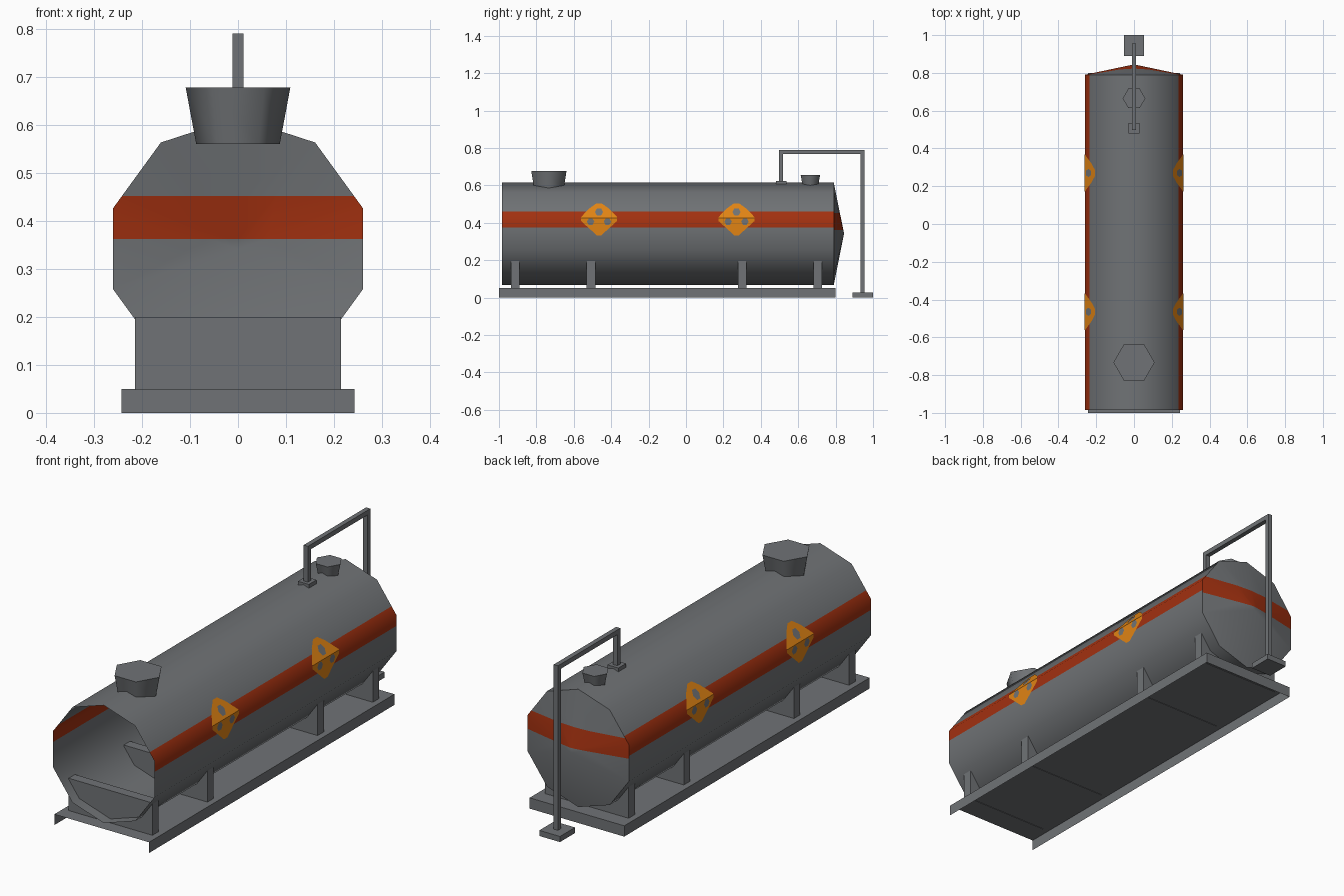
import bpy, bmesh, math
from mathutils import Vector

if "Cube" in bpy.data.objects:
    bpy.data.objects.remove(bpy.data.objects["Cube"])


def material(name, rgb):
    m = bpy.data.materials.new(name)
    m.diffuse_color = (*rgb, 1)
    m.use_nodes = True
    m.node_tree.nodes["Principled BSDF"].inputs["Base Color"].default_value = m.diffuse_color
    return m


GREY = material("steel grey", (0.162, 0.171, 0.180))
RED = material("rust red", (0.36, 0.03, 0.005))
ORANGE = material("warning orange", (0.75, 0.23, 0.007))

R, CZ, SIDES = 0.2735, 0.342, 10      # tank radius, axis height, sides
Y0, Y1, TIP = -0.985, 0.79, 0.845     # tank front, back and cap tip


def finish(bm, name, mats, smooth=None):
    me = bpy.data.meshes.new(name)
    bm.to_mesh(me)
    bm.free()
    for m in mats:
        me.materials.append(m)
    ob = bpy.data.objects.new(name, me)
    bpy.context.collection.objects.link(ob)
    if smooth:
        bpy.ops.object.select_all(action='DESELECT')
        ob.select_set(True)
        bpy.context.view_layer.objects.active = ob
        bpy.ops.object.shade_smooth_by_angle(angle=math.radians(smooth))
    return ob


def box(name, lo, hi, open_front_bottom=False):
    bm = bmesh.new()
    bmesh.ops.create_cube(bm, size=1)
    for v in bm.verts:
        v.co = Vector([lo[i] if v.co[i] < 0 else hi[i] for i in range(3)])
    if open_front_bottom:
        bm.normal_update()
        gone = [f for f in bm.faces if f.normal.y < -0.5 or f.normal.z < -0.5]
        bmesh.ops.delete(bm, geom=gone, context='FACES')
    return finish(bm, name, [GREY])


def ring(bm, y):
    pts = []
    for i in range(SIDES):
        a = math.pi / 2 + 2 * math.pi * i / SIDES
        pts.append(bm.verts.new((R * math.cos(a), y, CZ + R * math.sin(a))))
    return pts


def paint_stripe(bm, lo, hi):
    for z in (lo, hi):
        bmesh.ops.bisect_plane(bm, geom=bm.verts[:] + bm.edges[:] + bm.faces[:],
                               plane_co=(0, 0, z), plane_no=(0, 0, 1))
    for f in bm.faces:
        f.material_index = int(lo < f.calc_center_median().z < hi)


# Tank shell, open at the front, with painted stripe
bm = bmesh.new()
a, b = ring(bm, Y0), ring(bm, Y1)
for i in range(SIDES):
    j = (i + 1) % SIDES
    bm.faces.new((a[i], a[j], b[j], b[i]))
bmesh.ops.recalc_face_normals(bm, faces=bm.faces)
if sum(f.normal.dot(f.calc_center_median() - Vector((0, 0, CZ))) for f in bm.faces) < 0:
    bmesh.ops.reverse_faces(bm, faces=bm.faces)
paint_stripe(bm, 0.375, 0.46)
finish(bm, "tank_shell", [GREY, RED], 40)

# Shallow cone closing the back
bm = bmesh.new()
a = ring(bm, Y1)
tip = bm.verts.new((0, TIP, CZ))
for i in range(SIDES):
    bm.faces.new((a[i], tip, a[(i + 1) % SIDES]))
bm.normal_update()
if bm.faces[:][0].normal.y < 0:
    bmesh.ops.reverse_faces(bm, faces=bm.faces)
paint_stripe(bm, 0.362, 0.452)
finish(bm, "tank_end_cap", [GREY, RED], 40)

# Base tray and saddles
box("base_tray", (-0.243, -1.0, 0), (0.243, 0.80, 0.05), True)
for i, y in enumerate((-0.912, -0.508, 0.30, 0.705)):
    box(f"saddle_{i + 1}", (-0.215, y - 0.023, 0.048), (0.215, y + 0.023, 0.20))


# Flared six-sided hatches on top
def hatch(name, y, z0, z1, r0, r1):
    bm = bmesh.new()
    bmesh.ops.create_cone(bm, cap_ends=True, segments=6, radius1=r0, radius2=r1, depth=z1 - z0)
    # turn so that two corners point along x
    corner = max(bm.verts, key=lambda v: v.co.x).co
    turn = 0 if abs(corner.y) < 1e-4 else math.pi / 6
    c, s = math.cos(turn), math.sin(turn)
    for v in bm.verts:
        x, w = v.co.x, v.co.y
        v.co = Vector((c * x - s * w, s * x + c * w + y, v.co.z + (z0 + z1) / 2))
    finish(bm, name, [GREY], 65)


hatch("front_hatch", -0.733, 0.56, 0.678, 0.087, 0.109)
hatch("back_hatch", 0.665, 0.59, 0.655, 0.046, 0.060)

# Square pipe looping over the back end, with its foot plates
P = 0.011
box("pipe_riser", (-P, 0.508 - P, 0.61), (P, 0.508 + P, 0.79))
box("pipe_bridge", (-P, 0.508 - P, 0.768), (P, 0.944 + P, 0.79))
box("pipe_drop", (-P, 0.944 - P, 0.02), (P, 0.944 + P, 0.79))
box("pipe_tank_flange", (-0.028, 0.48, 0.606), (0.028, 0.536, 0.624))
box("pipe_ground_plate", (-0.053, 0.89, 0), (0.053, 1.0, 0.026))

# Hazard signs: thin plates bent over the tank corner
BEND = CZ + R * math.sin(math.radians(18))


def wall(z):
    x = R * math.cos(math.radians(18))
    return x - max(0, z - BEND) * math.tan(math.radians(36))


def plate(name, pts, side, lift, mat):
    bm = bmesh.new()
    bm.faces.new([bm.verts.new((0, y, z)) for y, z in pts])
    bmesh.ops.bisect_plane(bm, geom=bm.verts[:] + bm.edges[:] + bm.faces[:],
                           plane_co=(0, 0, BEND), plane_no=(0, 0, 1))
    for v in bm.verts:
        v.co.x = side * (wall(v.co.z) + lift)
    bm.normal_update()
    if bm.faces[:][0].normal.x * side < 0:
        bmesh.ops.reverse_faces(bm, faces=bm.faces)
    finish(bm, name, [mat])


DIAMOND = [(0.015, 0.085), (0.05, 0.06), (0.097, 0.012), (0.097, -0.008), (0.045, -0.055), (0.012, -0.085)]
DIAMOND += [(-y, z) for y, z in reversed(DIAMOND)]
SPOTS = [(0, 0.04, 0.022), (-0.045, -0.012, 0.02), (0.045, -0.012, 0.02)]
for side, label in ((1, "right"), (-1, "left")):
    for n, yc in (("front", -0.465), ("back", 0.27)):
        zc = 0.418
        plate(f"{label}_{n}_sign", [(yc + y, zc + z) for y, z in DIAMOND], side, 0.002, ORANGE)
        for k, (sy, sz, r) in enumerate(SPOTS):
            hexa = [(yc + sy + r * math.cos(t * math.pi / 3), zc + sz + r * math.sin(t * math.pi / 3))
                    for t in range(6)]
            plate(f"{label}_{n}_sign_spot_{k + 1}", hexa, side, 0.004, GREY)
